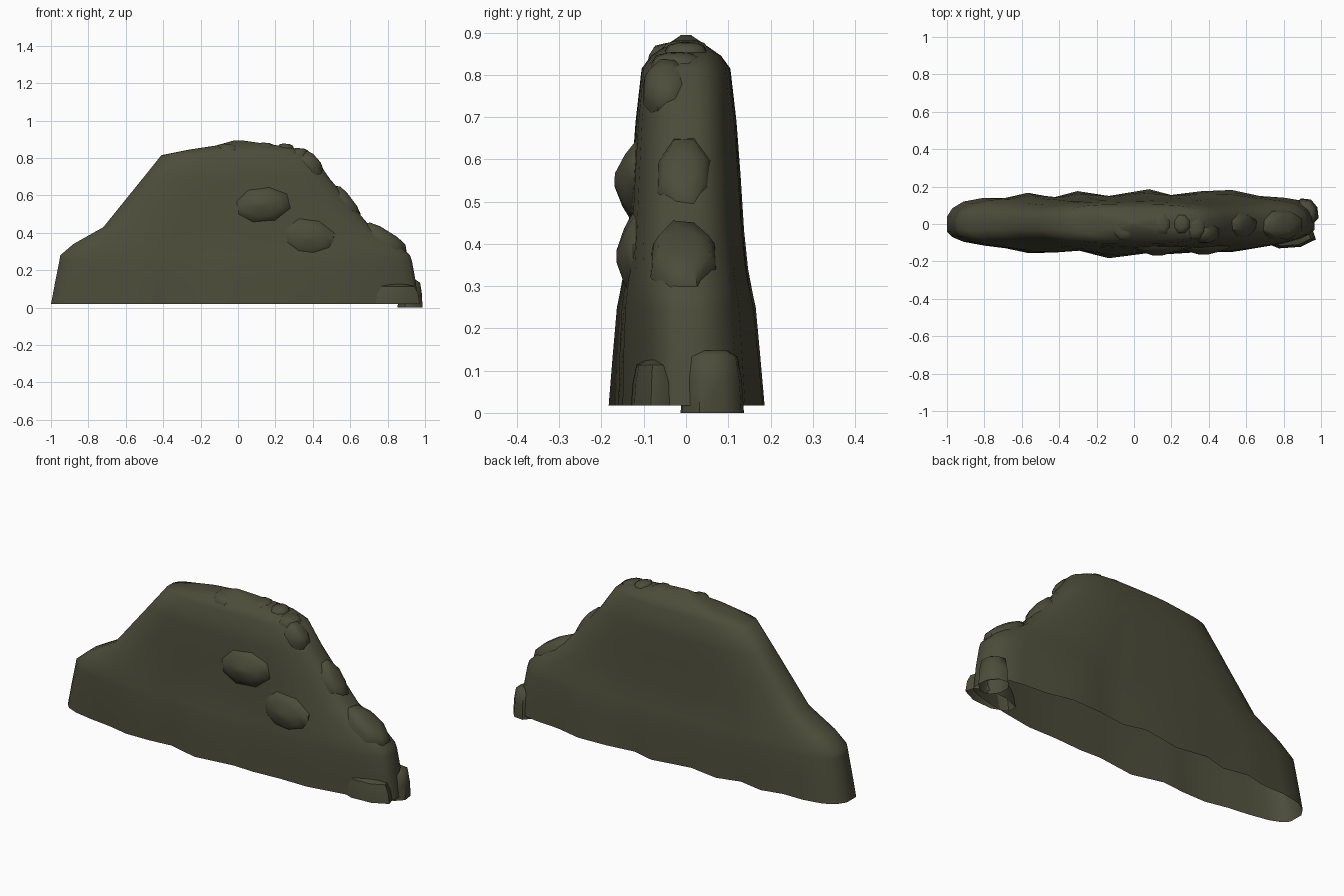
import bpy, bmesh, math, random
from mathutils import Vector, Matrix

if "Cube" in bpy.data.objects:
    bpy.data.objects.remove(bpy.data.objects["Cube"])

random.seed(4)
rock = bpy.data.materials.new("dark olive rock")
rock.diffuse_color = (0.073, 0.073, 0.043, 1)
rock.use_nodes = True
rock.node_tree.nodes["Principled BSDF"].inputs["Base Color"].default_value = rock.diffuse_color


def finish(name, bm, angle):
    bmesh.ops.recalc_face_normals(bm, faces=bm.faces)
    me = bpy.data.meshes.new(name)
    bm.to_mesh(me)
    bm.free()
    me.materials.append(rock)
    ob = bpy.data.objects.new(name, me)
    bpy.context.collection.objects.link(ob)
    bpy.ops.object.select_all(action='DESELECT')
    ob.select_set(True)
    bpy.context.view_layer.objects.active = ob
    bpy.ops.object.shade_smooth_by_angle(angle=math.radians(angle))
    return ob


# Ragged footprint: x, front y, back y
foot = [(-1, -.04, .04), (-.97, -.07, .085), (-.91, -.095, .12), (-.8, -.115, .14),
        (-.68, -.13, .14), (-.56, -.155, .167), (-.42, -.153, .142), (-.29, -.14, .176),
        (-.12, -.183, .15), (.1, -.155, .186), (.22, -.16, .155), (.38, -.15, .175),
        (.55, -.15, .182), (.7, -.125, .15), (.84, -.1, .14), (.93, -.075, .125),
        (.98, -.055, .08), (1, -.03, .04)]
# Stacked levels: z, x min, x max, half width, share of the ragged footprint
levels = [(.018, -1, .965, .16, 1), (.14, -.977, .95, .150, .7), (.25, -.955, .93, .144, .5),
          (.28, -.95, .92, .140, .4), (.34, -.88, .86, .134, .25), (.43, -.72, .71, .129, .15),
          (.56, -.615, .60, .123, .1), (.69, -.51, .49, .116, .05), (.815, -.41, .405, .105, 0),
          (.845, -.26, .34, .083, 0), (.866, -.12, .22, .053, 0), (.894, -.02, .02, .012, 0)]

# Main wall of rock: rounded rings, open underneath
bm = bmesh.new()
rings = []
for z, x0, x1, w, rag in levels:
    front, back = [], []
    for u, yf, yb in foot:
        x = (x0 + x1) / 2 + u * (x1 - x0) / 2
        s = w * max(1 - abs(u) ** 3.2, .01) ** (1 / 3.2)
        front.append(bm.verts.new((x, yf * rag - s * (1 - rag), z)))
        back.append(bm.verts.new((x, yb * rag + s * (1 - rag), z)))
    rings.append(front + back[::-1])
n = len(rings[0])
for a, b in zip(rings, rings[1:]):
    for i in range(n):
        j = (i + 1) % n
        bm.faces.new((a[i], a[j], b[j], b[i]))
bm.faces.new(rings[-1])
finish("rock_wall", bm, 50)

# Stone outlines from root to crown: height share, width share
DOME = ((-.6, 1.05), (0, 1.0), (.7, .82), (1, .4))
PEAK = ((-.6, 1.05), (0, 1.0), (.55, .62), (1, .15))
BLOCK = ((-1, 1.12), (.3, 1.0), (.85, .86), (1, .5))


# Chunky stones set into the wall; "out" is the direction each one bulges
def stone(name, pos, size, out, shape=DOME, spin=0, floor=None):
    bm = bmesh.new()
    sides = 8
    loops = []
    wob = [random.uniform(.95, 1.08) for i in range(sides)]
    for h, r in shape:
        loops.append([])
        for i in range(sides):
            a = math.tau * (i + .5) / sides
            c, s = math.cos(a), math.sin(a)
            f = r * wob[i] / max(abs(c), abs(s)) ** .8
            loops[-1].append(bm.verts.new((c * f * size[0], s * f * size[1], h * size[2])))
    for a, b in zip(loops, loops[1:]):
        for i in range(sides):
            j = (i + 1) % sides
            bm.faces.new((a[i], a[j], b[j], b[i]))
    bm.faces.new(loops[-1])
    d = Vector(out).normalized()
    right = Vector((0, 1, 0)).cross(d) if abs(d.y) < .9 else Vector((1, 0, 0))
    right.normalize()
    up = d.cross(right)
    rot = Matrix((right, up, d)).transposed() @ Matrix.Rotation(math.radians(spin), 3, 'Z')
    bmesh.ops.transform(bm, matrix=Matrix.Translation(pos) @ rot.to_4x4(), verts=bm.verts)
    if floor is not None:
        bmesh.ops.bisect_plane(bm, geom=bm.verts[:] + bm.edges[:] + bm.faces[:],
                               plane_co=(0, 0, floor), plane_no=(0, 0, -1), clear_outer=True)
    finish(name, bm, 50)


# Front face stones
stone("front_stone_upper", (.125, -.121, .55), (.15, .095, .048), (0, -1, .05), PEAK, 8)
stone("front_stone_lower", (.37, -.126, .37), (.135, .1, .038), (0, -1, 0), PEAK, -6)
# Stones down the right-hand ridge
stone("ridge_stone_top", (.39, -.045, .772), (.075, .052, .042), (.75, 0, .66))
stone("ridge_stone_middle", (.58, -.005, .56), (.11, .062, .035), (.8, 0, .6))
stone("ridge_stone_low", (.785, -.005, .372), (.13, .072, .04), (.53, 0, .85))
# Pebbles along the crest
for i, (x, y, z, sx, sy) in enumerate(((-.05, -.025, .85, .065, .06), (.15, 0, .857, .05, .055),
                                       (.255, 0, .852, .045, .05), (.33, -.02, .828, .05, .06))):
    stone(f"crest_pebble_{i}", (x, y, z), (sx, sy, .024), (.1, 0, 1))
# Stones at the right foot
stone("foot_stone_front", (.83, -.064, .05), (.125, .056, .075), (0, 0, 1), BLOCK, 3, .018)
stone("foot_stone_end", (.92, .062, .05), (.06, .066, .098), (0, 0, 1), BLOCK, 0, .0)
